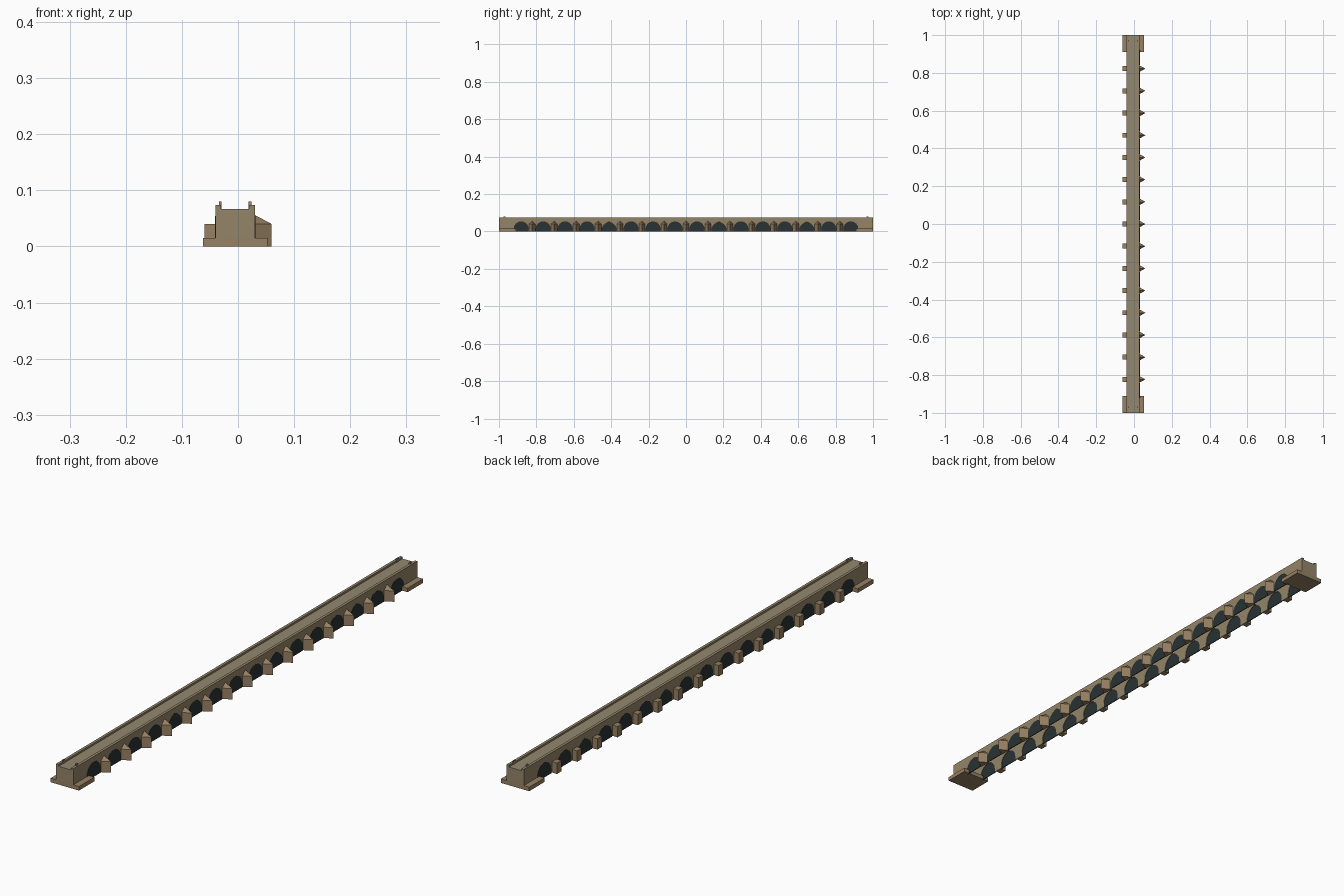
import bpy, bmesh, math
from mathutils import Vector

if "Cube" in bpy.data.objects:
    bpy.data.objects.remove(bpy.data.objects["Cube"])


def material(name, rgb):
    m = bpy.data.materials.new(name)
    m.diffuse_color = (*rgb, 1)
    m.use_nodes = True
    m.node_tree.nodes["Principled BSDF"].inputs["Base Color"].default_value = m.diffuse_color
    return m


STONE = material("stone", (0.30, 0.235, 0.14))
PIER = material("pier_stone", (0.31, 0.22, 0.125))
DECK = material("deck_stone", (0.29, 0.25, 0.16))
DARK = material("arch_shadow", (0.022, 0.032, 0.034))

X0, X1 = -0.04, 0.03            # wall faces
STEP, R, TOP = 0.1175, 0.04, 0.054
ARCHES = [(i - 7.5) * STEP for i in range(16)]
PIERS = [(i - 7) * STEP for i in range(15)]
POINTED = (4, 9, 13)


def prism(name, pts, shift, mat):
    """Extrude a planar outline along a vector into a closed solid."""
    bm = bmesh.new()
    f = bm.faces.new([bm.verts.new(p) for p in pts])
    ext = bmesh.ops.extrude_face_region(bm, geom=[f], use_keep_orig=True)
    bmesh.ops.translate(bm, vec=Vector(shift),
                        verts=[v for v in ext["geom"] if isinstance(v, bmesh.types.BMVert)])
    bmesh.ops.recalc_face_normals(bm, faces=bm.faces)
    me = bpy.data.meshes.new(name)
    bm.to_mesh(me)
    bm.free()
    me.materials.append(mat)
    ob = bpy.data.objects.new(name, me)
    bpy.context.collection.objects.link(ob)
    return ob


def box(name, x, y, z, mat):
    return prism(name, [(x[0], y[0], z[0]), (x[1], y[0], z[0]),
                        (x[1], y[1], z[0]), (x[0], y[1], z[0])], (0, 0, z[1] - z[0]), mat)


def arch_outline(i):
    """(y, z) points over one opening, from -y foot to +y foot."""
    c, pts = ARCHES[i], [(ARCHES[i] - R, 0)]
    for k in range(13):
        a = math.pi * (1 - k / 12)
        y, s = math.cos(a), math.sin(a)
        z = 0.014 + (TOP - 0.014) * (s if i not in POINTED else 0.65 * s + 0.35 * (1 - abs(y)))
        pts.append((c + R * y, z))
    return pts + [(c + R, 0)]


# Arcaded side walls
wall = [(-1, 0)]
for i in range(16):
    wall += arch_outline(i)
wall += [(1, 0), (1, 0.067), (-1, 0.067)]
for side, x, d in (("left", X0, 0.004), ("right", X1, -0.004)):
    prism(f"{side}_arcade_wall", [(x, y, z) for y, z in wall], (d, 0, 0), STONE)
    # Dark infill of the openings
    s = -math.copysign(1, d)
    for i in range(16):
        prism(f"{side}_arch_infill", [(x + s * 0.001, y, z) for y, z in arch_outline(i)],
              (-s * 0.003, 0, 0), DARK)

# Roadway
box("deck", (X0 + 0.004, X1 - 0.004), (-1, 1), (0.062, 0.067), DECK)

# Parapets
box("left_parapet", (X0, X0 + 0.01), (-1, 1), (0.067, 0.074), STONE)
box("right_parapet", (X1 - 0.01, X1), (-1, 1), (0.067, 0.074), STONE)

# Abutments and end posts
for s in (-1, 1):
    y = sorted((s * 0.91, s))
    box("abutment_footing", (-0.062, 0.053), y, (0, 0.015), PIER)
    box("end_wall", (X0 + 0.004, X1 - 0.004), sorted((s * 0.995, s)), (0.015, 0.062), STONE)
    for x in (-0.034, 0.019):
        box("end_post", (x, x + 0.005), sorted((s * 0.965, s * 0.975)), (0.067, 0.08), STONE)

# Square buttresses on one side, pointed cutwaters on the other
for c in PIERS:
    box("buttress", (-0.06, X0), (c - 0.013, c + 0.013), (0, 0.04), PIER)
    h = 0.017
    cut = prism("cutwater", [(X1, c - h, 0), (0.06, c, 0), (X1, c + h, 0)], (0, 0, 0.04), PIER)
    # Sloping cap of the cutwater
    me = bpy.data.meshes.new("cutwater_cap")
    me.from_pydata([(X1, c - h, 0.04), (0.06, c, 0.04), (X1, c + h, 0.04), (X1, c, 0.056)], [],
                   [(0, 1, 3), (1, 2, 3), (2, 0, 3)])
    me.materials.append(PIER)
    bpy.context.collection.objects.link(bpy.data.objects.new("cutwater_cap", me))
